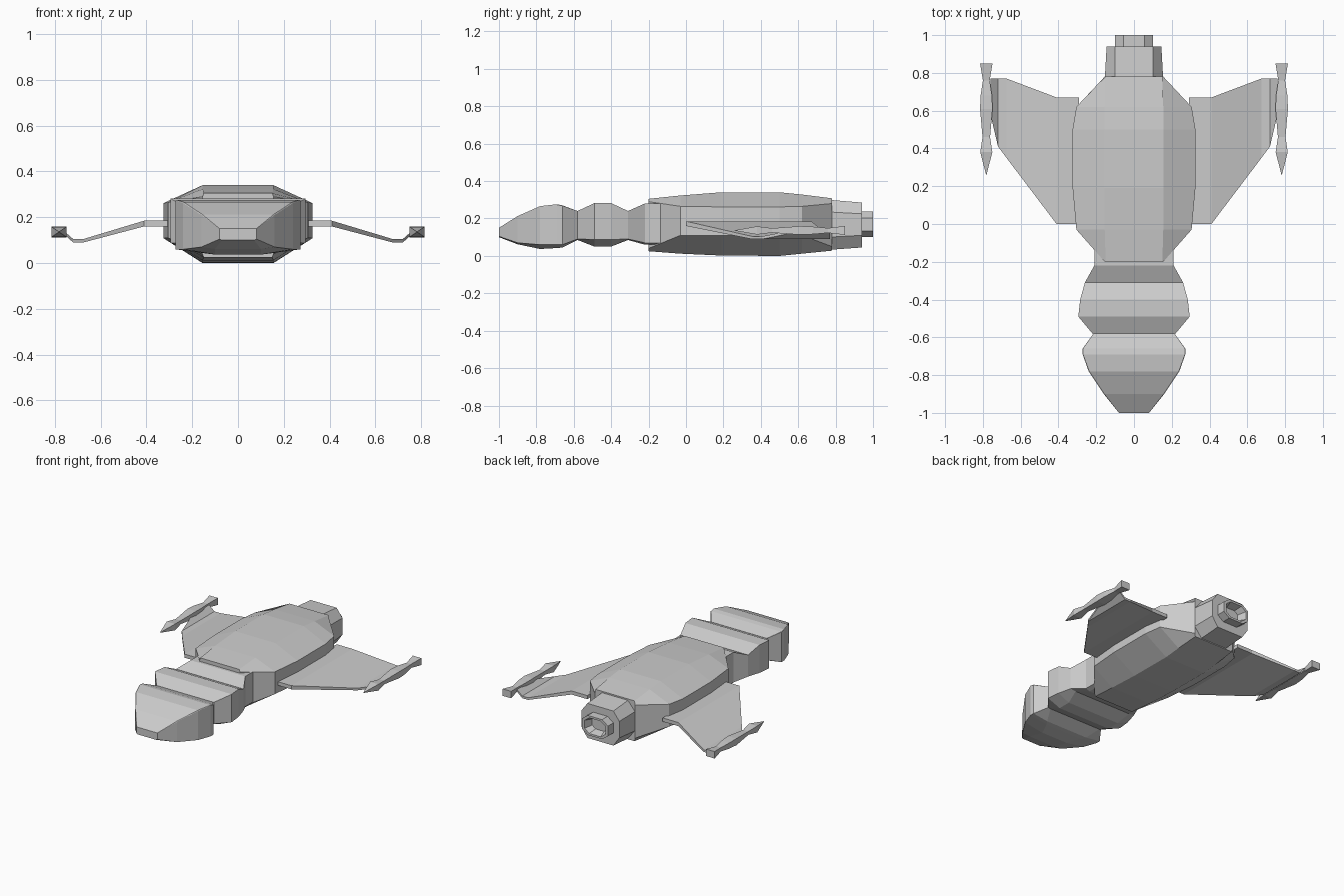
import bpy, bmesh


def mesh_object(name, bm):
    bmesh.ops.remove_doubles(bm, verts=bm.verts, dist=0.0005)
    bmesh.ops.recalc_face_normals(bm, faces=bm.faces)
    mesh = bpy.data.meshes.new(name)
    bm.to_mesh(mesh)
    bm.free()
    obj = bpy.data.objects.new(name, mesh)
    bpy.context.collection.objects.link(obj)
    return obj


def loft(name, rings):
    """Skin a list of closed rings and cap both ends."""
    bm = bmesh.new()
    rows = [[bm.verts.new(p) for p in r] for r in rings]
    n = len(rows[0])
    for a, b in zip(rows, rows[1:]):
        for i in range(n):
            j = (i + 1) % n
            bm.faces.new((a[i], a[j], b[j], b[i]))
    bm.faces.new(rows[0])
    bm.faces.new(rows[-1])
    return mesh_object(name, bm)


def octagon(y, xt, xs, xb, zt, zu, zl, zb):
    """Section: half widths top/side/bottom, heights top/upper/lower/bottom."""
    half = [(xt, zt), (xs, zu), (xs, zl), (xb, zb)]
    pts = half + [(-x, z) for x, z in reversed(half)]
    return [(x, y, z) for x, z in pts]


def mirrored(obj):
    obj.modifiers.new("mirror", 'MIRROR').use_clip = False


# Main hull
loft("hull", [octagon(*s) for s in [
    (-0.20, 0.150, 0.155, 0.150, 0.305, 0.290, 0.040, 0.025),
    (-0.03, 0.155, 0.305, 0.155, 0.323, 0.265, 0.110, 0.012),
    (0.19, 0.155, 0.325, 0.155, 0.34, 0.262, 0.108, 0.002),
    (0.50, 0.155, 0.325, 0.155, 0.34, 0.262, 0.108, 0.0),
    (0.62, 0.155, 0.305, 0.155, 0.328, 0.265, 0.110, 0.012),
    (0.78, 0.150, 0.155, 0.150, 0.308, 0.280, 0.050, 0.028)]])

# Segmented neck: wide flat top, chamfered underside
loft("neck", [octagon(*s) for s in [
    (-0.12, 0.21, 0.21, 0.18, 0.28, 0.28, 0.07, 0.06),
    (-0.22, 0.21, 0.21, 0.18, 0.28, 0.28, 0.07, 0.06),
    (-0.31, 0.26, 0.26, 0.22, 0.24, 0.24, 0.09, 0.085),
    (-0.40, 0.285, 0.285, 0.20, 0.282, 0.282, 0.088, 0.05),
    (-0.49, 0.295, 0.295, 0.20, 0.282, 0.282, 0.088, 0.05),
    (-0.58, 0.22, 0.22, 0.20, 0.24, 0.24, 0.09, 0.085)]])

# Tapered head
loft("head", [octagon(*s) for s in [
    (-0.58, 0.215, 0.215, 0.20, 0.24, 0.24, 0.09, 0.085),
    (-0.66, 0.27, 0.272, 0.16, 0.27, 0.268, 0.06, 0.045),
    (-0.69, 0.27, 0.272, 0.14, 0.276, 0.273, 0.06, 0.042),
    (-0.78, 0.237, 0.24, 0.10, 0.266, 0.262, 0.06, 0.037),
    (-0.90, 0.157, 0.16, 0.10, 0.213, 0.21, 0.07, 0.062),
    (-1.00, 0.08, 0.08, 0.07, 0.15, 0.15, 0.105, 0.10)]])

# Engine housing and hollow nozzle
loft("engine_housing", [octagon(*s) for s in [
    (0.76, 0.10, 0.155, 0.10, 0.30, 0.235, 0.10, 0.032),
    (0.94, 0.10, 0.145, 0.10, 0.285, 0.225, 0.11, 0.045)]])


def nozzle_ring(y, k):
    return octagon(y, 0.055 * k, 0.10 * k, 0.055 * k, 0.168 + 0.068 * k,
                   0.168 + 0.035 * k, 0.168 - 0.035 * k, 0.168 - 0.068 * k)


loft("nozzle", [nozzle_ring(y, k) for y, k in
                [(0.93, 1.0), (1.0, 1.0), (1.0, 0.8), (0.945, 0.6)]])

# Gull wings: x, leading y, trailing y, top z, bottom z
stations = [(0.29, 0.0, 0.67, 0.185, 0.16), (0.41, 0.0, 0.67, 0.185, 0.16),
            (0.675, 0.35, 0.77, 0.105, 0.09), (0.72, 0.41, 0.77, 0.105, 0.09),
            (0.76, 0.58, 0.77, 0.14, 0.125)]
mirrored(loft("wing", [[(x, a, t), (x, b, t), (x, b, u), (x, a, u)]
                       for x, a, b, t, u in stations]))

# Wing-tip guns: square sections along y
gun = []
for y, w, h in [(0.26, 0.001, 0.001), (0.38, 0.032, 0.022), (0.46, 0.02, 0.012),
                (0.61, 0.033, 0.023), (0.68, 0.03, 0.02), (0.76, 0.018, 0.013),
                (0.85, 0.033, 0.024)]:
    gun.append([(0.782 + sx * w, y, 0.136 + sz * h)
                for sx, sz in [(1, 1), (-1, 1), (-1, -1), (1, -1)]])
mirrored(loft("wingtip_gun", gun))
